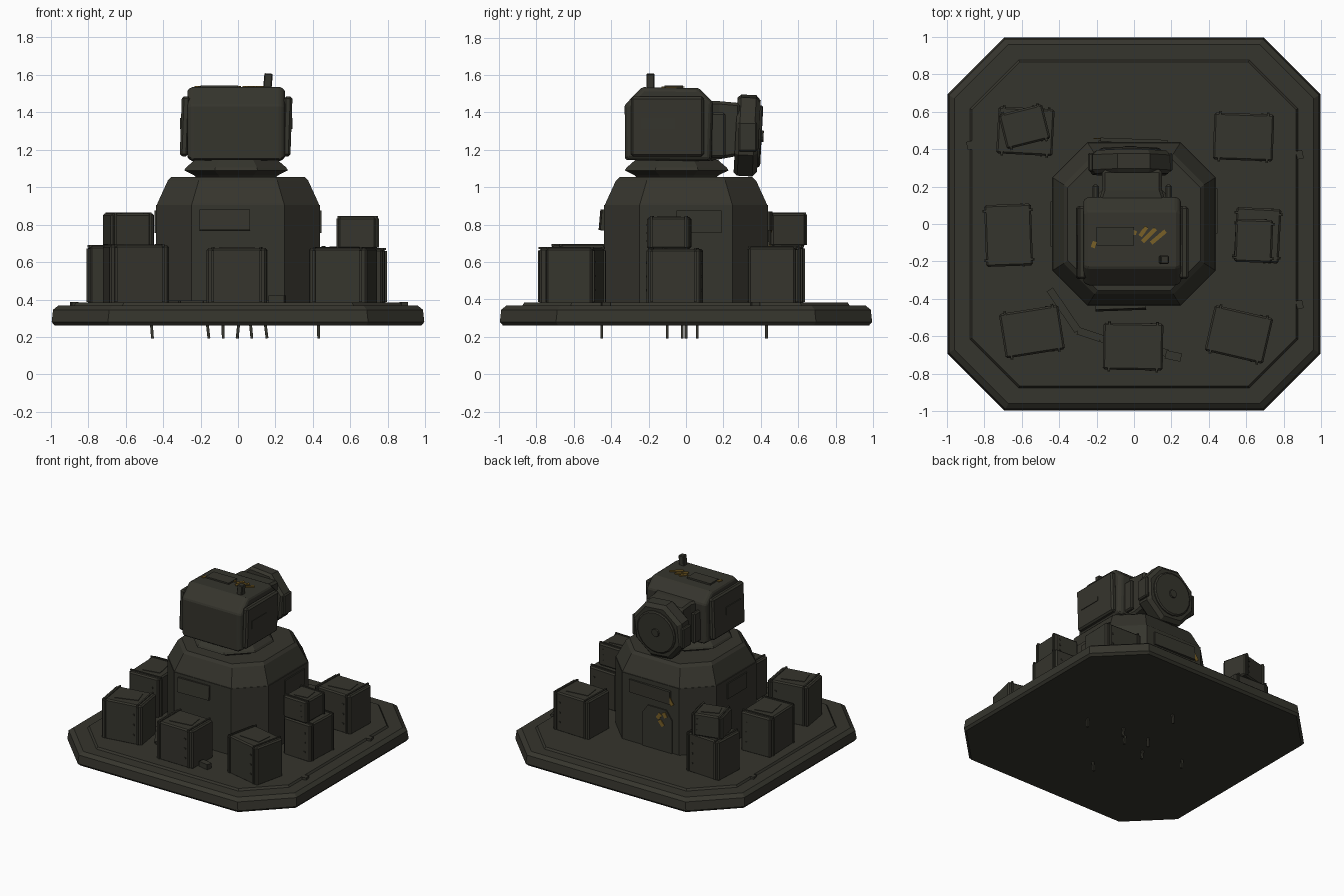
import bpy, bmesh, math, random
from mathutils import Matrix, Vector

if "Cube" in bpy.data.objects:
    bpy.data.objects.remove(bpy.data.objects["Cube"])

random.seed(4)


def material(name, rgb):
    m = bpy.data.materials.new(name)
    m.diffuse_color = (*rgb, 1)
    m.use_nodes = True
    m.node_tree.nodes["Principled BSDF"].inputs["Base Color"].default_value = m.diffuse_color
    return m


OLIVE = material("dark olive", (0.036, 0.035, 0.026))
GOLD = material("worn gold", (0.19, 0.115, 0.02))


def finish(name, bm, mat=OLIVE, bevel=0.0):
    bmesh.ops.recalc_face_normals(bm, faces=bm.faces)
    me = bpy.data.meshes.new(name)
    bm.to_mesh(me)
    bm.free()
    me.materials.append(mat)
    ob = bpy.data.objects.new(name, me)
    bpy.context.collection.objects.link(ob)
    if bevel:
        mod = ob.modifiers.new("bevel", 'BEVEL')
        mod.width, mod.segments, mod.limit_method = bevel, 1, 'ANGLE'
        mod.angle_limit = math.radians(30)
    return ob


def box(name, center, size, rot=(0, 0, 0), mat=OLIVE, bevel=0.0, frame=Matrix()):
    bm = bmesh.new()
    r = Matrix.Identity(4)
    for axis, a in zip("XYZ", rot):
        r = Matrix.Rotation(math.radians(a), 4, axis) @ r
    bmesh.ops.create_cube(bm, size=1, matrix=frame @ Matrix.Translation(center) @ r @ Matrix.Diagonal((*size, 1)))
    return finish(name, bm, mat, bevel)


def loft(name, rings, to_world=Matrix(), bevel=0.0):
    """Skin a stack of closed rings of 3D points."""
    bm = bmesh.new()
    vs = [[bm.verts.new(to_world @ Vector(p)) for p in ring] for ring in rings]
    n = len(vs[0])
    for a, b in zip(vs, vs[1:]):
        for i in range(n):
            bm.faces.new((a[i], a[(i + 1) % n], b[(i + 1) % n], b[i]))
    bm.faces.new(vs[0])
    bm.faces.new(vs[-1])
    return finish(name, bm, OLIVE, bevel)


def octagon(half, cut, z):
    h, c = half, half - cut
    return [(h, -c, z), (h, c, z), (c, h, z), (-c, h, z), (-h, c, z), (-h, -c, z), (-c, -h, z), (c, -h, z)]


def circle(r, z, n, turn=0.0):
    return [(r * math.cos(turn + math.tau * i / n), r * math.sin(turn + math.tau * i / n), z) for i in range(n)]


# Base plate and raised deck
loft("base_plate", [octagon(0.98, 0.295, 0.262), octagon(0.995, 0.30, 0.28), octagon(0.988, 0.30, 0.345),
                    octagon(0.96, 0.29, 0.368)])
loft("base_deck", [octagon(0.88, 0.26, 0.36), octagon(0.865, 0.255, 0.383)])

# Anchor pins below the plate
for i, (x, y) in enumerate([(-0.46, -0.02), (-0.16, -0.10), (-0.08, 0.06), (0.07, -0.02), (0.15, 0.06), (0.43, 0.0),
                            (0.0, -0.45), (0.0, 0.43)]):
    box(f"anchor_pin_{i}", (x, y, 0.235), (0.015, 0.015, 0.085), (0, random.uniform(-8, 8), 0))

# Pedestal with tapering cap
loft("pedestal", [octagon(0.438, 0.19, 0.375), octagon(0.438, 0.19, 0.905)])
loft("pedestal_cap", [octagon(0.42, 0.18, 0.885), octagon(0.435, 0.185, 0.90), octagon(0.43, 0.185, 0.915),
                      octagon(0.375, 0.165, 1.035), octagon(0.355, 0.16, 1.055)])

# Pedestal hatches, door and gold marks
box("front_hatch", (-0.07, -0.448, 0.825), (0.27, 0.02, 0.11), (-5, 0, 2))
box("right_hatch", (0.44, 0.07, 0.815), (0.014, 0.24, 0.12))
box("left_hatch", (-0.44, 0.0, 0.815), (0.014, 0.24, 0.12))
box("back_hatch", (0.0, 0.445, 0.82), (0.36, 0.02, 0.10), (0, 0, -2))
door = [(-0.13, 0.38), (0.13, 0.38), (0.13, 0.64), (0.08, 0.71), (-0.08, 0.71), (-0.13, 0.64)]
loft("back_door", [[(x - 0.06, y, z) for x, z in door] for y in (0.43, 0.447)])
for i, (x, y, z, w, h, a) in enumerate([(-0.18, 0.457, 0.80, 0.03, 0.08, 35), (-0.08, 0.449, 0.65, 0.03, 0.05, -35),
                                        (-0.13, 0.449, 0.67, 0.03, 0.04, 30), (-0.10, 0.449, 0.60, 0.03, 0.05, 40)]):
    box(f"back_gold_mark_{i}", (x, y, z), (w, 0.006, h), (0, a, 0), GOLD)


# Crates with lid, straps and rivets
def crate(name, x, y, z0, z1, w, d, turn, along_x=False):
    fr = Matrix.Translation((x, y, z0)) @ Matrix.Rotation(math.radians(turn), 4, 'Z')
    h = z1 - z0
    box(name, (0, 0, h / 2), (w, d, h), bevel=0.01, frame=fr)
    box(name + "_lid_plate", (0, 0, h), (w * 0.55, d * 0.5, 0.008), (0, 0, 9), frame=fr)
    for s in (-1, 1):
        if along_x:
            c, size = (0, s * d * 0.4, h / 2), (w + 0.02, 0.014, h * 0.92)
            top = (w + 0.01, 0.012, 0.012)
        else:
            c, size = (s * w * 0.4, 0, h / 2), (0.014, d + 0.02, h * 0.92)
            top = (0.012, d + 0.01, 0.012)
        box(f"{name}_strap_{s}", c, size, frame=fr)
        box(f"{name}_top_strap_{s}", (c[0], c[1], h), top, frame=fr)
        for k in range(3):
            box(f"{name}_rivet_{s}_{k}", (w * 0.3, s * d / 2, h * (0.25 + 0.25 * k)), (0.012, 0.008, 0.012), frame=fr)


CRATES = [
    ("back_left_crate", -0.58, 0.495, 0.375, 0.685, 0.30, 0.25, -3, False),
    ("back_left_small_crate", -0.585, 0.52, 0.685, 0.86, 0.24, 0.19, 14, False),
    ("back_right_crate", 0.585, 0.465, 0.375, 0.68, 0.32, 0.25, -2, False),
    ("left_crate", -0.67, -0.06, 0.375, 0.685, 0.25, 0.33, 2, True),
    ("right_crate", 0.66, -0.06, 0.375, 0.67, 0.24, 0.29, -3, True),
    ("right_small_crate", 0.64, -0.09, 0.67, 0.84, 0.20, 0.23, -2, True),
    ("front_left_crate", -0.545, -0.575, 0.375, 0.69, 0.32, 0.24, 9, False),
    ("front_crate", -0.005, -0.655, 0.375, 0.675, 0.32, 0.25, -1, False),
    ("front_right_crate", 0.56, -0.59, 0.375, 0.675, 0.32, 0.25, -13, False),
]
for c in CRATES:
    crate(*c)

# Floor cable and junction box
path = [(-0.45, -0.35), (-0.30, -0.57), (-0.18, -0.61), (0.18, -0.69)]
for i, (a, b) in enumerate(zip(path, path[1:])):
    dx, dy = b[0] - a[0], b[1] - a[1]
    box(f"floor_cable_{i}", ((a[0] + b[0]) / 2, (a[1] + b[1]) / 2, 0.388), (math.hypot(dx, dy), 0.04, 0.012),
        (0, 0, math.degrees(math.atan2(dy, dx))))
box("junction_box", (0.21, -0.705, 0.40), (0.085, 0.045, 0.045), (0, 0, -12))
for i, (x, y) in enumerate([(-0.875, 0.42), (0.885, 0.37), (0.885, -0.43)]):
    box(f"deck_clip_{i}", (x, y, 0.375), (0.035, 0.045, 0.022), (0, 0, 12))

# Flared turning collar
loft("turning_collar", [circle(r, z, 8, math.pi / 8) for r, z in
                        [(0.22, 1.045), (0.245, 1.065), (0.30, 1.09), (0.29, 1.105), (0.24, 1.145)]],
     Matrix.Translation((-0.01, -0.05, 0)))

# Head: side profile extruded along x, pulled in at the ends
prof = [(-0.325, 1.145), (0.135, 1.14), (0.145, 1.455), (0.07, 1.53), (-0.235, 1.535), (-0.328, 1.44)]


def head_ring(x, k):
    return [(x, -0.09 + (y + 0.09) * k, 1.34 + (z - 1.34) * k) for y, z in prof]


loft("head", [head_ring(-0.27, 0.93), head_ring(-0.245, 1), head_ring(0.225, 1), head_ring(0.25, 0.93)], bevel=0.008)
for s, x in (("left", -0.283), ("right", 0.263)):
    box(f"head_{s}_cheek", (x, -0.10, 1.325), (0.045, 0.39, 0.32), (0, 2, 0), bevel=0.012)
    box(f"head_{s}_plate", (x + (0.02 if x > 0 else -0.02), -0.15, 1.34), (0.014, 0.18, 0.06))
box("head_top_plate", (-0.10, -0.065, 1.537), (0.20, 0.10, 0.014))
box("antenna_stub", (0.16, -0.19, 1.565), (0.045, 0.045, 0.085), (0, 5, 0), bevel=0.005)

# Gold scratches on top of the head
for i, (x, y, l, a) in enumerate([(0.13, -0.07, 0.10, 40), (0.08, -0.06, 0.10, 45), (0.05, -0.04, 0.06, 55),
                                  (-0.01, -0.04, 0.05, -25), (-0.215, -0.11, 0.035, 70)]):
    box(f"head_gold_scratch_{i}", (x, y, 1.536), (l, 0.022, 0.007), (0, 0, a), GOLD)

# Neck block behind the head, with side brackets
neck = [(-0.19, 0.17, 1.14, 1.46), (-0.17, 0.15, 1.15, 1.46), (-0.17, 0.15, 1.17, 1.45)]
loft("rear_neck", [[(a, y, lo), (b, y, lo), (b, y, hi), (a, y, hi)]
                   for (a, b, lo, hi), y in zip(neck, (0.12, 0.18, 0.29))], bevel=0.015)
for s, x in (("left", -0.205), ("right", 0.185)):
    box(f"neck_{s}_bracket", (x, 0.17, 1.28), (0.035, 0.08, 0.24), bevel=0.01)

# Rear drum facing backwards: octagonal housing, round cover and hub
drum = (Matrix.Translation((-0.02, 0.265, 1.28)) @ Matrix.Rotation(math.radians(-93), 4, 'X')
        @ Matrix.Rotation(math.radians(5), 4, 'Z'))
loft("drum_housing", [circle(r, z, 8, math.pi / 8) for r, z in
                      [(0.21, 0), (0.228, 0.02), (0.228, 0.10), (0.20, 0.125)]], drum)
loft("drum_cover", [circle(r, z, 20) for r, z in [(0.165, 0.11), (0.165, 0.133), (0.155, 0.14)]], drum)
loft("drum_hub", [circle(r, z, 10) for r, z in [(0.035, 0.13), (0.03, 0.15)]], drum)
for s in (-1, 1):
    box(f"drum_side_lug_{s}", (-0.02 + s * 0.21, 0.33, 1.27), (0.03, 0.10, 0.16), bevel=0.008)
